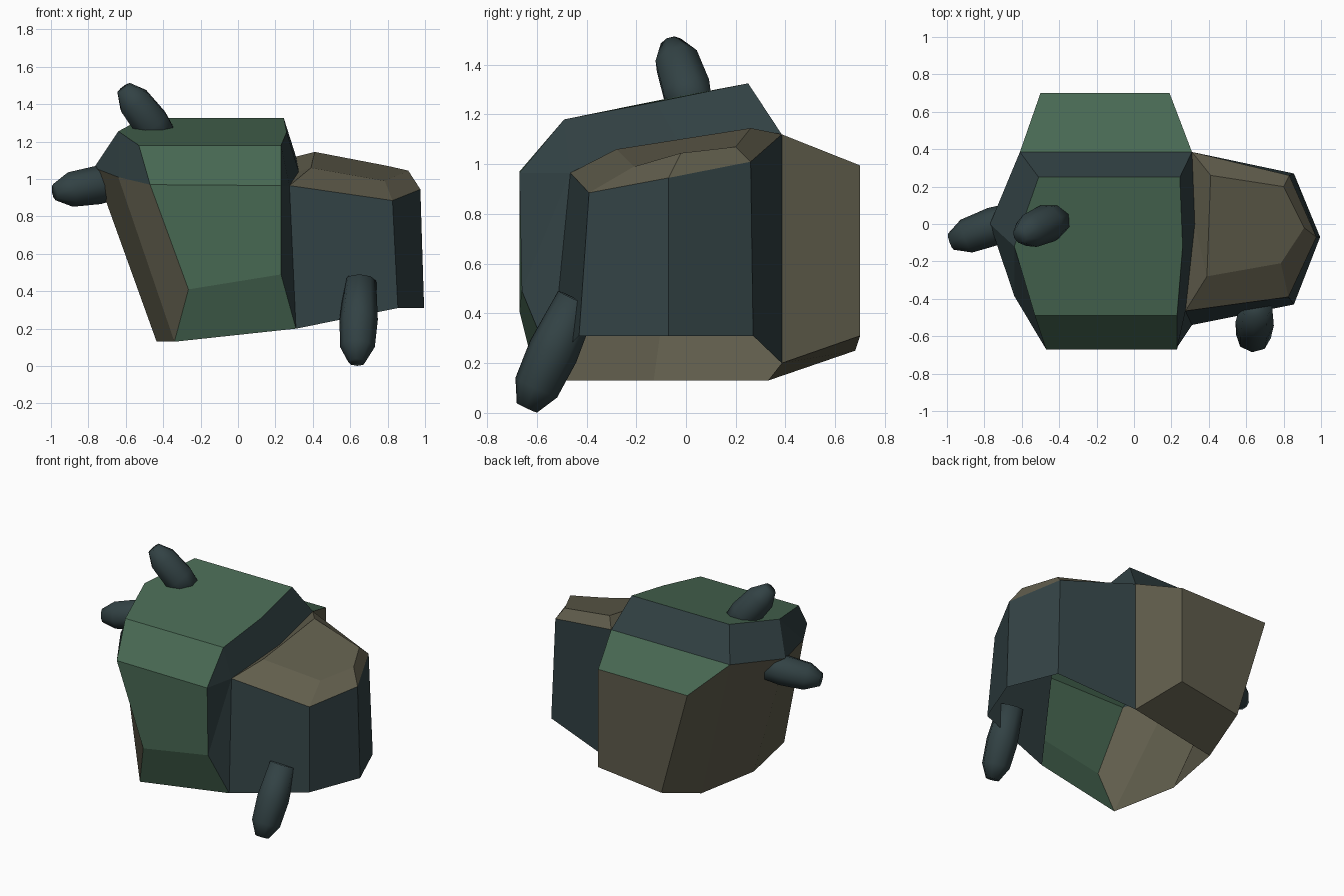
import bpy, bmesh, math
from mathutils import Vector

if "Cube" in bpy.data.objects:
    bpy.data.objects.remove(bpy.data.objects["Cube"])


def material(name, rgb):
    m = bpy.data.materials.new(name)
    m.diffuse_color = (*rgb, 1)
    m.use_nodes = True
    m.node_tree.nodes["Principled BSDF"].inputs["Base Color"].default_value = m.diffuse_color
    return m


GREEN, OLIVE, SLATE = 0, 1, 2
mats = [material("moss_green", (.065, .141, .087)),
        material("olive_stone", (.117, .109, .072)),
        material("dark_slate", (.032, .054, .058))]


def make_object(name, bm):
    me = bpy.data.meshes.new(name)
    bm.to_mesh(me)
    bm.free()
    ob = bpy.data.objects.new(name, me)
    bpy.context.collection.objects.link(ob)
    for m in mats:
        me.materials.append(m)
    return ob


def shell(name, strips, caps, centre):
    """Open shell: strips bridge two point rows, caps are single polygons."""
    bm = bmesh.new()
    verts = {}

    def face(points, mat):
        loop = []
        for p in points:
            v = verts.get(p) or verts.setdefault(p, bm.verts.new(p))
            if v not in loop:
                loop.append(v)
        f = bm.faces.new(loop)
        f.material_index = mat
        f.normal_update()
        if f.normal.dot(f.calc_center_median() - Vector(centre)) < 0:
            f.normal_flip()

    for mat, a, b in strips:
        for i in range(len(a) - 1):
            face([a[i], a[i + 1], b[i + 1], b[i]], mat)
    for mat, loop in caps:
        face(loop, mat)
    return make_object(name, bm)


# Main body: roof corners
t_bl, t_br = (-.51, .25, 1.325), (.245, .25, 1.325)
t_r, t_fr = (.26, -.12, 1.25), (.23, -.49, 1.18)
t_fl, t_l = (-.53, -.49, 1.18), (-.64, -.12, 1.255)
# Eave line
e_bl, e_l = (-.61, .385, 1.12), (-.77, 0, 1.06)
e_lf, e_fl = (-.64, -.385, 1.01), (-.47, -.67, .97)
e_br, e_r, e_fr = (.31, .385, 1.12), (.325, 0, 1.04), (.275, -.465, .965)
# Front wall
f_r1, f_r2, f_r3 = (.23, -.67, .965), (.23, -.66, .49), (.31, -.54, .2)
f_l2, f_l3 = (-.265, -.67, .41), (-.34, -.6, .13)
# Back wall and lower rim
b_tl, b_tr = (-.5, .7, .995), (.19, .7, .995)
b_ll, b_lr = (-.285, .68, .25), (.19, .7, .31)
g_l, g_bl, g_br = (-.435, -.13, .13), (-.35, .33, .13), (.31, .385, .2)

shell("main_body", [
    (SLATE, [t_bl, t_br], [e_bl, e_br]),
    (SLATE, [t_bl, t_l, t_l, t_fl], [e_bl, e_l, e_lf, e_fl]),
    (SLATE, [t_br, t_r, t_fr], [e_br, e_r, e_fr]),
    (SLATE, [t_fr, f_r1, f_r2, f_r3], [e_fr] * 4),
    (GREEN, [t_fl, e_fl, f_l2, f_l3], [t_fr, f_r1, f_r2, f_r3]),
    (GREEN, [e_bl, e_br], [b_tl, b_tr]),
    (OLIVE, [b_tl, b_ll, g_bl], [b_tr, b_lr, g_br]),
    (OLIVE, [b_tl, e_bl, e_l, e_lf, e_fl], [b_ll, g_bl, g_l, f_l3, f_l2]),
], [
    (GREEN, [t_bl, t_br, t_r, t_fr, t_fl, t_l]),
    (OLIVE, [e_br, b_tr, b_lr, g_br]),
], (-.15, 0, .7))

# Side annex: eave, lower rim and raised roof
a_eave = [e_fr, (.826, -.39, .885), (.975, -.07, .945), (.83, .26, 1.01), e_br]
a_rim = [f_r3, (.855, -.43, .31), (.995, -.07, .31), (.855, .27, .31), g_br]
a_roof = [(.39, -.28, 1.06), (.785, -.21, .99), (.91, -.02, 1.045),
          (.8, .2, 1.07), (.41, .26, 1.145)]
shell("side_annex", [
    (SLATE, a_eave, a_rim),
    (OLIVE, a_eave, a_roof),
    (OLIVE, [e_fr, e_r, e_br], [a_roof[0], a_roof[0], a_roof[4]]),
], [(OLIVE, a_roof)], (.45, -.05, .6))


# Pegs: blunt eight-sided studs set into the shell
def peg(name, tip, axis, length):
    bm = bmesh.new()
    rot = Vector(axis).to_track_quat('Z', 'Y')
    rings = []
    for d, r in ((0, .045), (.09, .093), (.25, .103), (length, .085)):
        rings.append([bm.verts.new(Vector(tip) + rot @ Vector(
            (r * math.cos(k * math.pi / 4), r * math.sin(k * math.pi / 4), d)))
            for k in range(8)])
    for a, b in zip(rings, rings[1:]):
        for k in range(8):
            bm.faces.new((a[k], a[k - 1], b[k - 1], b[k]))
    bm.faces.new(rings[0])
    bm.faces.new(rings[-1])
    bmesh.ops.recalc_face_normals(bm, faces=bm.faces)
    for f in bm.faces:
        f.material_index = SLATE
        f.smooth = True
    make_object(name, bm)


peg("top_peg", (-.61, -.06, 1.485), (.58, .25, -.75), .36)
peg("left_peg", (-.98, -.095, .93), (.92, .33, .15), .4)
peg("front_peg", (.635, -.64, .02), (.04, .42, .9), .48)
